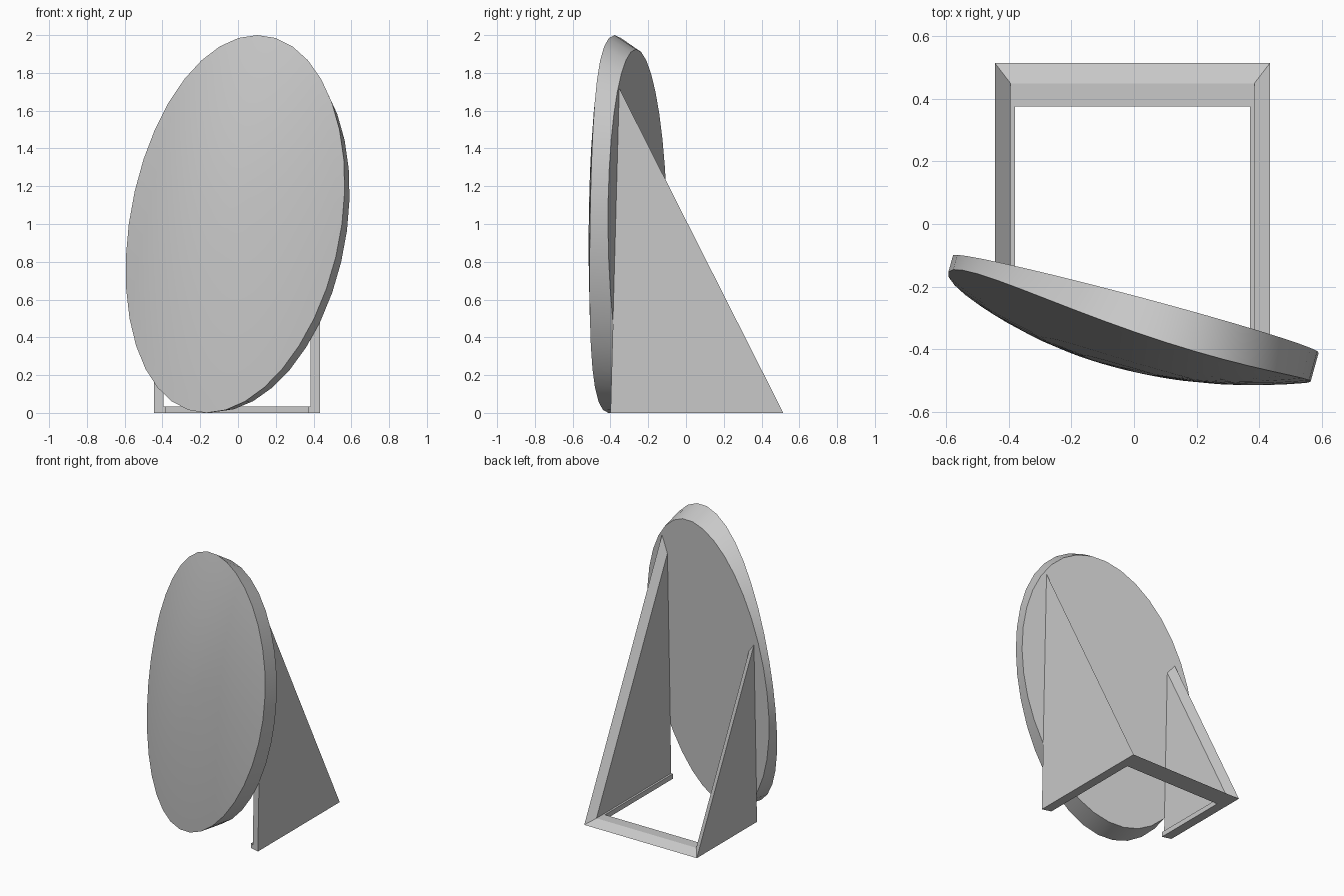
import bpy, bmesh
from math import sin, cos, pi

cube = bpy.data.objects.get("Cube")
if cube:
    bpy.data.objects.remove(cube, do_unlink=True)

grey = bpy.data.materials.new("plain grey")
grey.use_nodes = True
colour = (0.58, 0.58, 0.58, 1)
grey.diffuse_color = colour
grey.node_tree.nodes["Principled BSDF"].inputs["Base Color"].default_value = colour


def finish(bm, name, smooth=False):
    bmesh.ops.recalc_face_normals(bm, faces=bm.faces)
    mesh = bpy.data.meshes.new(name)
    bm.to_mesh(mesh)
    bm.free()
    mesh.materials.append(grey)
    obj = bpy.data.objects.new(name, mesh)
    bpy.context.collection.objects.link(obj)
    if smooth:
        bpy.ops.object.select_all(action="DESELECT")
        obj.select_set(True)
        bpy.context.view_layer.objects.active = obj
        bpy.ops.object.shade_smooth_by_angle(angle=pi / 6)


def loft(bm, a, b):
    """Join two equal loops of points into a closed solid."""
    a = [bm.verts.new(p) for p in a]
    b = [bm.verts.new(p) for p in b]
    for i in range(len(a)):
        j = (i + 1) % len(a)
        bm.faces.new((a[i], a[j], b[j], b[i]))
    bm.faces.new(a[::-1])
    bm.faces.new(b)


# Turned plane of the disc's flat back
LEAN = 0.027


def back_y(x, z):
    return -0.28 - 0.275 * x + LEAN * z


# Oval disc: flat back, flared rim of uneven thickness, domed front
SIDES = 36
angles = [2 * pi * i / SIDES for i in range(SIDES)]


def rim(t):
    return 0.11 - 0.025 * cos(t) + 0.025 * sin(t) + 0.035 * cos(2 * t)


def front_point(r, t):
    x = 0.006 + 0.585 * r * sin(t + 0.22)
    z = 1 + r * cos(t)
    thick = 0.21 * (1 - r * r) + rim(t) * r * r
    return (x - 0.265 * thick, back_y(x, z) - 0.964 * thick, z)


def back_point(t):
    x = 0.006 + 0.585 * sin(t + 0.22)
    z = 0.965 + 0.96 * cos(t)
    return (x, back_y(x, z), z)


bm = bmesh.new()
rings = [[bm.verts.new(back_point(t)) for t in angles]]
bm.faces.new(rings[0])
for r in (1, 0.92, 0.8, 0.62, 0.42, 0.2):
    rings.append([bm.verts.new(front_point(r, t)) for t in angles])
for a, b in zip(rings, rings[1:]):
    for i in range(SIDES):
        j = (i + 1) % SIDES
        bm.faces.new((a[i], a[j], b[j], b[i]))
tip = bm.verts.new(front_point(0, 0))
for i in range(SIDES):
    bm.faces.new((rings[-1][i], rings[-1][(i + 1) % SIDES], tip))
finish(bm, "oval_disc", smooth=True)

# Triangular side panels with a bevelled sloping edge and an inner foot ledge
MID, REAR, SLOPE, LEDGE = -0.005, 0.515, 1.98, 0.035


def triangle(x, rear):
    foot = back_y(x, 0)
    top = SLOPE * (rear - foot) / (1 + SLOPE * LEAN)
    return [(x, foot, 0), (x, rear, 0), (x, foot + LEAN * top, top)]


for side, name in ((1, "left"), (-1, "right")):
    outer, inner, lip = (MID + side * w for w in (0.44, 0.39, 0.376))
    bm = bmesh.new()
    loft(bm, triangle(outer, REAR), triangle(inner, 0.4677))
    finish(bm, name + "_panel")

    def strip(x):
        y = back_y(x, 0)
        return [(x, y, 0), (x, 0.45, 0), (x, 0.45, LEDGE), (x, y, LEDGE)]

    bm = bmesh.new()
    loft(bm, strip(inner), strip(lip))
    finish(bm, name + "_ledge")


# Rear rail with a sloping back and mitred ends
def rail_end(side):
    profile = ((0.44, REAR, 0), (0.39, 0.45, LEDGE), (0.39, 0.375, LEDGE), (0.39, 0.375, 0), (0.39, 0.45, 0))
    return [(MID + side * x, y, z) for x, y, z in profile]


bm = bmesh.new()
loft(bm, rail_end(-1), rail_end(1))
finish(bm, "rear_rail")
